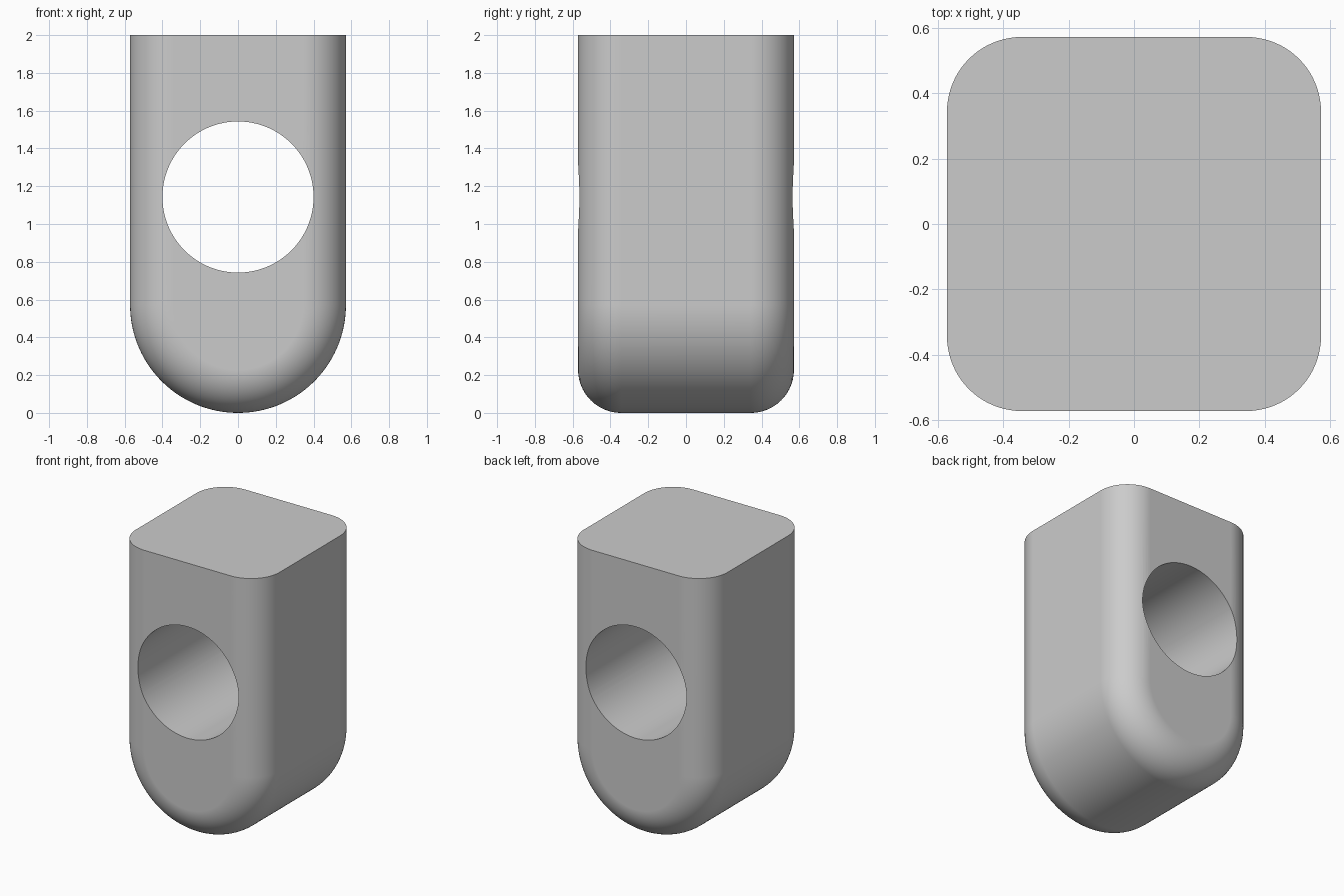
import bpy
import bmesh
from math import sin, cos, pi, radians

cube = bpy.data.objects.get("Cube")
if cube:
    bpy.data.objects.remove(cube, do_unlink=True)

R = 4 / 7            # half width and radius of the rounded bottom
FILLET = 0.4 * R     # rounding of the front and back edges
TOP = 2.0
HOLE_R, HOLE_Z = 0.7 * R, 2 * R
STEPS, ARC = 20, 80

grey = bpy.data.materials.new("plain grey")
grey.use_nodes = True
colour = (0.6, 0.6, 0.6, 1)
grey.diffuse_color = colour
grey.node_tree.nodes["Principled BSDF"].inputs["Base Color"].default_value = colour


def make_object(name, bm):
    bmesh.ops.recalc_face_normals(bm, faces=bm.faces)
    mesh = bpy.data.meshes.new(name)
    bm.to_mesh(mesh)
    bm.free()
    mesh.materials.append(grey)
    obj = bpy.data.objects.new(name, mesh)
    bpy.context.collection.objects.link(obj)
    return obj


def u_ring(bm, y, radius):
    """U-shaped outline: flat open top, half-round bottom."""
    pts = [(-radius, TOP)]
    pts += [(-radius * cos(pi * i / ARC), R - radius * sin(pi * i / ARC)) for i in range(ARC + 1)]
    pts.append((radius, TOP))
    return [bm.verts.new((x, y, z)) for x, z in pts]


# Body: U outlines lofted front to back through both rounded edges
bm = bmesh.new()
angles = [pi / 2 * i / STEPS for i in range(STEPS + 1)]
front = [(-R + FILLET * (1 - sin(a)), R - FILLET * (1 - cos(a))) for a in reversed(angles)]
back = [(-y, r) for y, r in reversed(front)]
rings = [u_ring(bm, y, r) for y, r in front + back]
for a, b in zip(rings, rings[1:]):
    for i in range(len(a) - 1):
        bm.faces.new((a[i], a[i + 1], b[i + 1], b[i]))
bm.faces.new(rings[0])
bm.faces.new(rings[-1])
bm.faces.new([r[0] for r in rings] + [r[-1] for r in reversed(rings)])
body = make_object("body", bm)

# Round hole straight through from front to back
bpy.ops.mesh.primitive_cylinder_add(vertices=128, radius=HOLE_R, depth=3,
                                    location=(0, 0, HOLE_Z), rotation=(pi / 2, 0, 0))
cutter = bpy.context.object
cutter.name = "hole_cutter"
cutter.data.materials.append(grey)

bpy.ops.object.select_all(action='DESELECT')
body.select_set(True)
bpy.context.view_layer.objects.active = body
cut = body.modifiers.new("hole", 'BOOLEAN')
cut.operation = 'DIFFERENCE'
cut.solver = 'EXACT'
cut.object = cutter
bpy.ops.object.modifier_apply(modifier=cut.name)
bpy.data.objects.remove(cutter, do_unlink=True)

# Smooth curves, crisp top rim and hole rim
bpy.ops.object.shade_smooth_by_angle(angle=radians(30))
weighted = body.modifiers.new("even_shading", 'WEIGHTED_NORMAL')
weighted.keep_sharp = True
